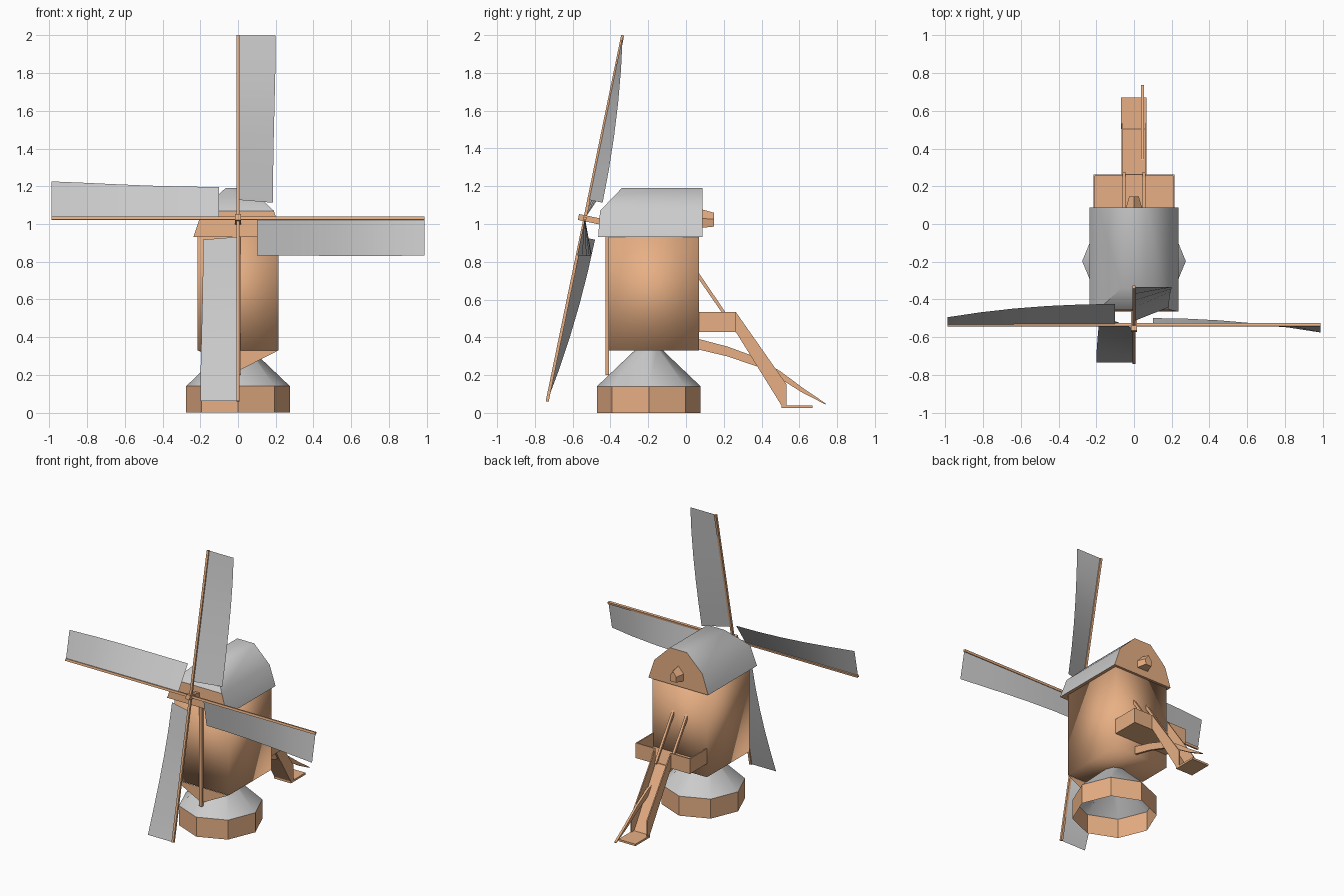
import bpy, bmesh, math
from mathutils import Vector, Matrix

if "Cube" in bpy.data.objects:
    bpy.data.objects.remove(bpy.data.objects["Cube"])

wood = bpy.data.materials.new("wood")
wood.diffuse_color = (0.8, 0.43, 0.23, 1)
wood.use_nodes = True
wood.node_tree.nodes["Principled BSDF"].inputs["Base Color"].default_value = wood.diffuse_color


def make(name, verts, faces, mat=None, smooth=None):
    """Mesh object from points and faces; smooth is the sharp-edge angle."""
    me = bpy.data.meshes.new(name)
    me.from_pydata([tuple(v) for v in verts], [], faces)
    bm = bmesh.new()
    bm.from_mesh(me)
    bmesh.ops.recalc_face_normals(bm, faces=bm.faces)
    bm.to_mesh(me)
    bm.free()
    if mat:
        me.materials.append(mat)
    if smooth:
        me.shade_smooth()
        me.set_sharp_from_angle(angle=math.radians(smooth))
    ob = bpy.data.objects.new(name, me)
    bpy.context.collection.objects.link(ob)
    return ob


def loft(name, rings, mat=None, caps=True, smooth=None):
    """Skin between rings that all have the same number of points."""
    n = len(rings[0])
    verts = [v for r in rings for v in r]
    faces = [(i * n + j, i * n + (j + 1) % n, (i + 1) * n + (j + 1) % n, (i + 1) * n + j)
             for i in range(len(rings) - 1) for j in range(n)]
    if caps:
        faces += [tuple(range(n)), tuple(range(len(verts) - n, len(verts)))]
    return make(name, verts, faces, mat, smooth)


def box(name, x0, x1, y0, y1, z0, z1, mat=wood, smooth=None):
    rings = [[(x0, y0, z), (x1, y0, z), (x1, y1, z), (x0, y1, z)] for z in (z0, z1)]
    return loft(name, rings, mat, True, smooth)


def octagon(r, z, cy=-0.197):
    return [(r * math.cos(a), cy + r * math.sin(a), z)
            for a in (math.tau * i / 8 for i in range(8))]


# Base: open octagonal wall with a cone roof
loft("base_wall", [octagon(0.275, 0), octagon(0.275, 0.14)], wood, caps=False)
loft("base_cone", [octagon(0.275, 0.14), octagon(0.065, 0.34)], None, caps=False, smooth=40)

# Mill body with pointed front skirt and front post
box("body", -0.215, 0.215, -0.41, 0.07, 0.33, 0.93, smooth=180)
make("front_skirt", [(-0.215, -0.412, 0.33), (0, -0.412, 0.22), (0.215, -0.412, 0.33)],
     [(0, 1, 2)], wood)
box("front_post", -0.012, 0.012, -0.427, -0.408, 0.2, 0.93)

# Gambrel roof with clipped front, wooden gables and underside
half = [(0.237, 0.93, -0.465), (0.19, 1.07, -0.455), (0.067, 1.19, -0.34)]
prof = [(x, z, y) for x, z, y in half] + [(-x, z, y) for x, z, y in reversed(half)]
front = [(x, y, z) for x, z, y in prof]
back = [(x, 0.087, z) for x, z, y in prof]
make("roof", front + back,
     [(i, i + 1, i + 7, i + 6) for i in range(5)] + [(1, 2, 3, 4)], None, 50)
make("gables", front + back, [(0, 1, 4, 5), tuple(range(6, 12)), (0, 5, 11, 6)], wood)

# Small hood on the rear gable
loft("rear_hood", [
    [(-0.043, 0.085, 0.98), (0.043, 0.085, 0.98), (0.043, 0.085, 1.03),
     (0, 0.085, 1.077), (-0.043, 0.085, 1.03)],
    [(-0.023, 0.147, 0.986), (0.023, 0.147, 0.986), (0.025, 0.147, 1.025),
     (0, 0.147, 1.06), (-0.025, 0.147, 1.025)]], wood)

# Wind shaft and spars, leaning back with the sail plane
tilt = math.radians(11.65)
wheel = Matrix.Translation((0, -0.535, 1.03)) @ Matrix.Rotation(-tilt, 4, 'X')
for ob in (box("wind_shaft", -0.016, 0.016, -0.035, 0.12, -0.016, 0.016),
           box("vertical_spar", -0.008, 0.008, -0.008, 0.008, -0.99, 0.99),
           box("cross_spar", -0.99, 0.99, -0.008, 0.008, -0.008, 0.008)):
    ob.data.transform(wheel)

# Four twisted sails
STEPS = 5
for k in range(4):
    verts = []
    for i in range(STEPS + 1):
        t = i / STEPS
        r = 0.1 + 0.89 * t
        a = math.radians(22) * (1 - t * t)
        verts += [(0, 0, r), (0.2 * math.cos(a), 0.2 * math.sin(a), r)]
    m = wheel @ Matrix.Rotation(k * math.pi / 2, 4, 'Y')
    make(f"sail_{k + 1}", [m @ Vector(v) for v in verts],
         [(2 * i, 2 * i + 1, 2 * i + 3, 2 * i + 2) for i in range(STEPS)], None, 50)

# Rear landing: floor, end walls and back walls either side of the stair
box("landing_floor", -0.215, 0.215, 0.07, 0.263, 0.427, 0.439)
for s, side in ((1, "right"), (-1, "left")):
    xs = sorted((s * 0.207, s * 0.215))
    box(f"landing_{side}_wall", *xs, 0.07, 0.263, 0.43, 0.535)
    xs = sorted((s * 0.065, s * 0.215))
    box(f"landing_back_{side}_wall", *xs, 0.255, 0.263, 0.43, 0.535)
    # Stair stringer
    pts = [(0.263, 0.535), (0.533, 0.15), (0.533, 0.04), (0.505, 0.04), (0.263, 0.43)]
    loft(f"stair_{side}_stringer",
         [[(s * x, y, z) for y, z in pts] for x in (0.058, 0.066)], wood)
    # Brace pole from the wall down to the stair
    pts = [(0.065, 0.745), (0.275, 0.435), (0.263, 0.425), (0.065, 0.712)]
    loft(f"stair_{side}_pole",
         [[(s * x, y, z) for y, z in pts] for x in (0.045, 0.062)], wood)

# Stair slope and foot plate
make("stair_slope", [(-0.062, 0.263, 0.43), (0.062, 0.263, 0.43),
                     (0.062, 0.505, 0.04), (-0.062, 0.505, 0.04)], [(0, 1, 2, 3)], wood)
box("stair_foot", -0.068, 0.066, 0.505, 0.67, 0.026, 0.04)

# Tapering bent tail pole
path = [(0.06, 0.365, 0.028), (0.22, 0.325, 0.026), (0.375, 0.27, 0.024),
        (0.5, 0.2, 0.02), (0.62, 0.118, 0.013), (0.738, 0.048, 0.003)]
loft("tail_pole", [[(0.036, y, z - h), (0.052, y, z - h), (0.052, y, z + h), (0.036, y, z + h)]
                   for y, z, h in path], wood, smooth=40)
